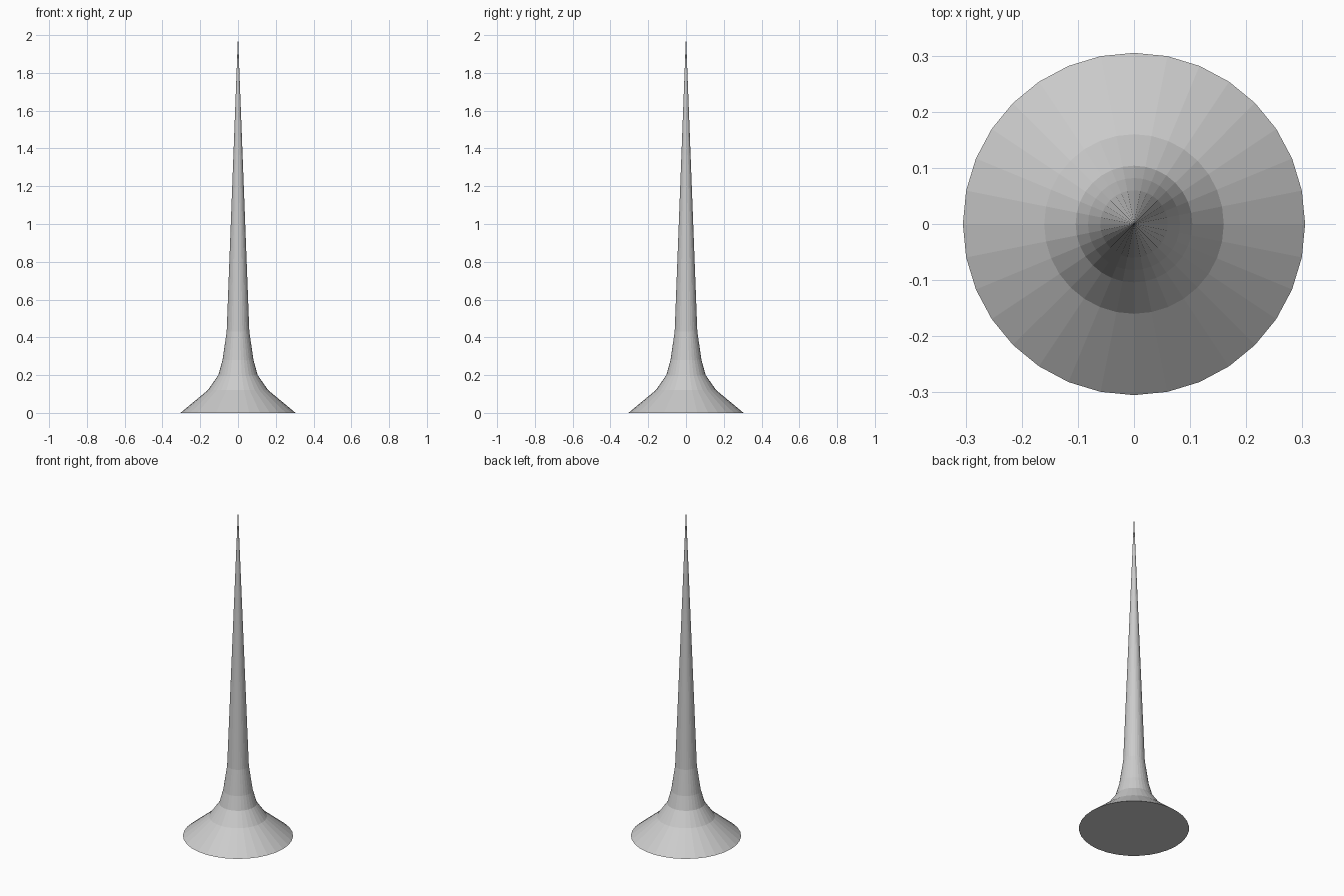
import bpy, bmesh, math

if "Cube" in bpy.data.objects:
    bpy.data.objects.remove(bpy.data.objects["Cube"])

SIDES = 32
# radius, height of each ring from the flared foot upward
PROFILE = [(0.305, 0.0), (0.16, 0.12), (0.104, 0.20), (0.082, 0.28), (0.06, 0.43)]
TIP = 2.0

bm = bmesh.new()

# rings of the flared spike
rings = []
for r, z in PROFILE:
    rings.append([bm.verts.new((r * math.cos(2 * math.pi * i / SIDES),
                                r * math.sin(2 * math.pi * i / SIDES), z))
                  for i in range(SIDES)])

# side walls
for low, high in zip(rings, rings[1:]):
    for i in range(SIDES):
        j = (i + 1) % SIDES
        bm.faces.new((low[i], low[j], high[j], high[i]))

# needle tip
apex = bm.verts.new((0, 0, TIP))
for i in range(SIDES):
    bm.faces.new((rings[-1][i], rings[-1][(i + 1) % SIDES], apex))

# flat underside
bm.faces.new(rings[0][::-1])

mesh = bpy.data.meshes.new("flared_spike")
bm.to_mesh(mesh)
bm.free()
bpy.context.collection.objects.link(bpy.data.objects.new("flared_spike", mesh))
